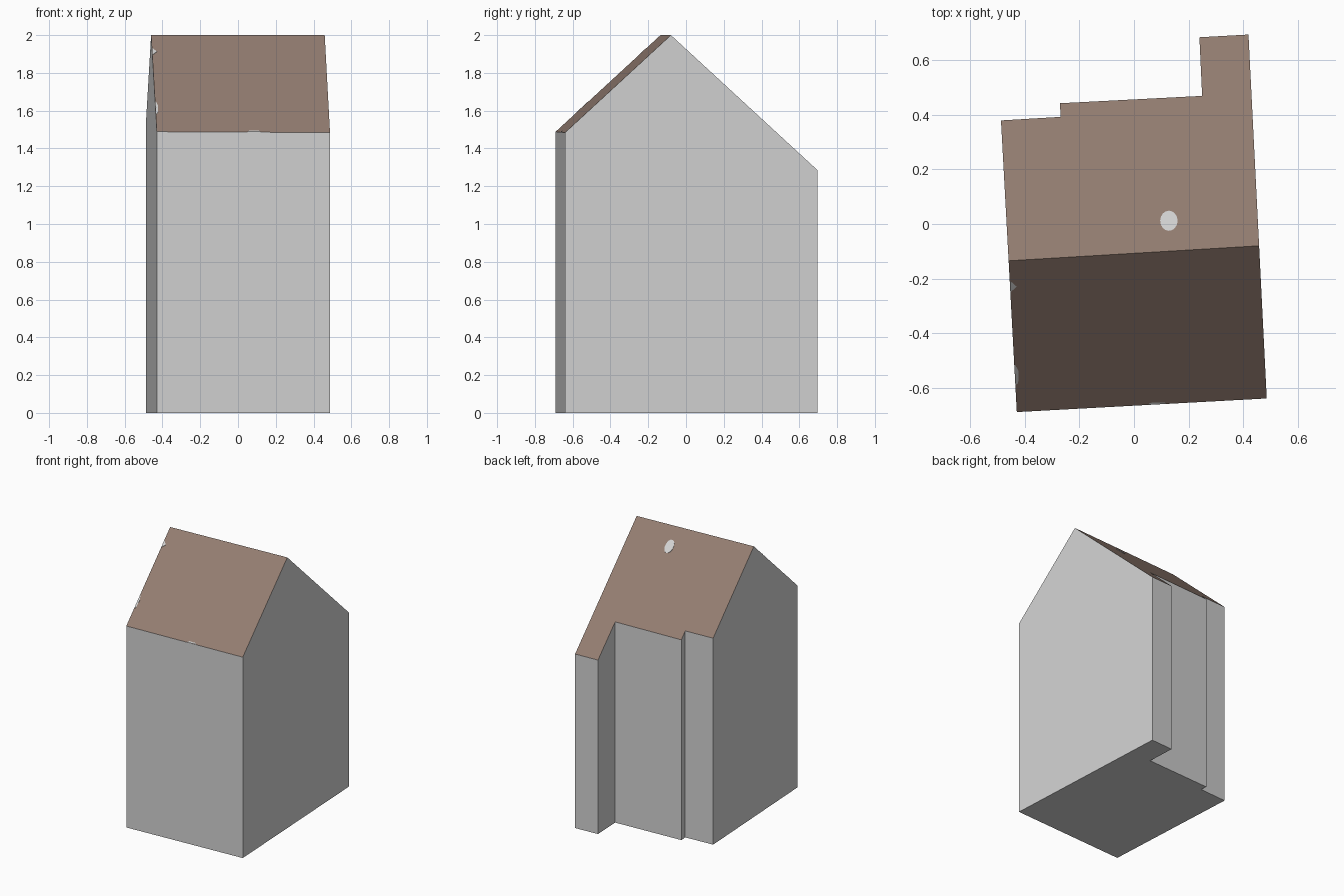
import bpy, bmesh, math
from mathutils import Vector

if "Cube" in bpy.data.objects:
    bpy.data.objects.remove(bpy.data.objects["Cube"])

RIDGE_L, RIDGE_R = Vector((-0.46, -0.135)), Vector((0.459, -0.08))
SLOPE, TOP = 0.92, 2.0


def material(name, rgb):
    m = bpy.data.materials.new(name)
    m.diffuse_color = (*rgb, 1)
    m.use_nodes = True
    m.node_tree.nodes["Principled BSDF"].inputs["Base Color"].default_value = m.diffuse_color
    return m


wall_mat = material("wall_grey", (0.645, 0.645, 0.645))
roof_mat = material("roof_brown", (0.292, 0.205, 0.165))


def roof_z(x, y):
    """Roof height: falls evenly on both sides of the ridge line."""
    d = (RIDGE_R - RIDGE_L).normalized()
    p = Vector((x, y)) - RIDGE_L
    return TOP - SLOPE * abs(d.x * p.y - d.y * p.x)


def finish(bm, name, mats):
    bmesh.ops.recalc_face_normals(bm, faces=bm.faces)
    me = bpy.data.meshes.new(name)
    for m in mats:
        me.materials.append(m)
    bm.to_mesh(me)
    bm.free()
    ob = bpy.data.objects.new(name, me)
    bpy.context.collection.objects.link(ob)
    return ob


# House body: stepped footprint, starting at the front left corner
outline = [(-0.43, -0.69), (0.487, -0.64), tuple(RIDGE_R), (0.42, 0.695),
           (0.24, 0.685), (0.25, 0.47), (-0.272, 0.443), (-0.269, 0.393),
           (-0.488, 0.38), tuple(RIDGE_L)]
bm = bmesh.new()
low = [bm.verts.new((x, y, 0)) for x, y in outline]
high = [bm.verts.new((x, y, roof_z(x, y))) for x, y in outline]
n = len(outline)
bm.faces.new(low)
for i in range(n):
    j = (i + 1) % n
    bm.faces.new((low[i], low[j], high[j], high[i]))
# Two roof slopes meeting at the ridge
for slope in ([high[0], high[1], high[2], high[9]], high[2:]):
    bm.faces.new(slope).material_index = 1
finish(bm, "house", [wall_mat, roof_mat])


# Pale bare patches lying on the roof
def patch(name, points):
    bm = bmesh.new()
    top = [bm.verts.new((x, y, roof_z(x, y) + 0.002)) for x, y in points]
    base = [bm.verts.new((x, y, roof_z(x, y) - 0.002)) for x, y in points]
    bm.faces.new(top)
    bm.faces.new(base[::-1])
    for i in range(len(points)):
        j = (i + 1) % len(points)
        bm.faces.new((base[i], base[j], top[j], top[i]))
    finish(bm, name, [wall_mat])


patch("round_roof_patch", [(0.128 + 0.032 * math.cos(a * math.tau / 16),
                            0.012 + 0.037 * math.sin(a * math.tau / 16))
                           for a in range(16)])
patch("upper_edge_patch", [(-0.453, -0.25), (-0.43, -0.23), (-0.453, -0.21)])
patch("lower_edge_patch", [(-0.434, -0.59), (-0.425, -0.585),
                           (-0.423, -0.54), (-0.437, -0.515)])
patch("eave_patch", [(0.05, -0.663), (0.12, -0.659), (0.11, -0.654), (0.06, -0.656)])
